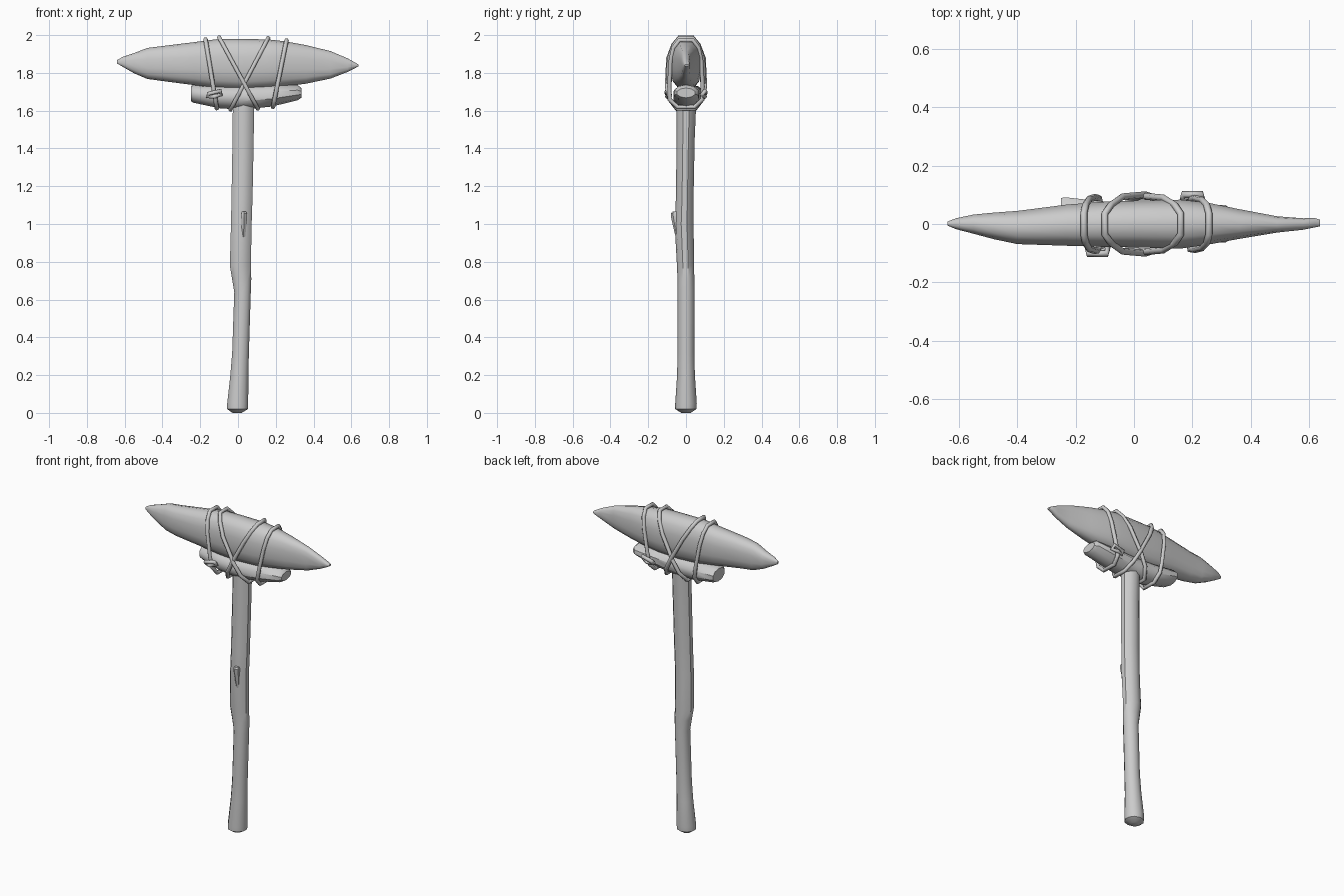
import bpy, bmesh
from math import sin, cos, pi, copysign
from mathutils import Vector


def power(v, e):
    return copysign(abs(v) ** e, v)


def loft(name, stations, axis, sides, e=1.0, angle=0.7):
    """Skin boxes (pos, u0, u1, v0, v1) along x or z with rounded sections."""
    bm = bmesh.new()
    rings = []
    for pos, u0, u1, v0, v1 in stations:
        ring = []
        for i in range(sides):
            a = 2 * pi * (i + 0.5) / sides
            u = (u0 + u1) / 2 + (u1 - u0) / 2 * power(cos(a), e)
            v = (v0 + v1) / 2 + (v1 - v0) / 2 * power(sin(a), e)
            ring.append(bm.verts.new((u, v, pos) if axis == 'z' else (pos, u, v)))
        rings.append(ring)
    for a, b in zip(rings, rings[1:]):
        for i in range(sides):
            j = (i + 1) % sides
            bm.faces.new((a[i], a[j], b[j], b[i]))
    bm.faces.new(rings[0][::-1])
    bm.faces.new(rings[-1])
    bmesh.ops.recalc_face_normals(bm, faces=bm.faces)
    me = bpy.data.meshes.new(name)
    bm.to_mesh(me)
    bm.free()
    ob = bpy.data.objects.new(name, me)
    bpy.context.collection.objects.link(ob)
    bpy.ops.object.select_all(action='DESELECT')
    ob.select_set(True)
    bpy.context.view_layer.objects.active = ob
    bpy.ops.object.shade_smooth_by_angle(angle=angle)
    return ob


def rope(name, pts, closed=True):
    cu = bpy.data.curves.new(name, 'CURVE')
    cu.dimensions = '3D'
    cu.bevel_depth = 0.012
    cu.bevel_resolution = 1
    cu.use_fill_caps = True
    sp = cu.splines.new('POLY')
    sp.points.add(len(pts) - 1)
    for p, co in zip(sp.points, pts):
        p.co = (*co, 1)
    sp.use_cyclic_u = closed
    ob = bpy.data.objects.new(name, cu)
    bpy.context.collection.objects.link(ob)


# crooked wooden handle, flared at the foot
handle = [(0.0, -0.03, 0.02, -0.025, 0.025), (0.02, -0.06, 0.055, -0.057, 0.055),
          (0.05, -0.06, 0.057, -0.057, 0.057), (0.2, -0.043, 0.057, -0.047, 0.047),
          (0.32, -0.033, 0.06, -0.045, 0.044), (0.64, -0.022, 0.07, -0.045, 0.045),
          (0.71, -0.034, 0.073, -0.045, 0.044), (0.78, -0.046, 0.071, -0.048, 0.043),
          (1.0, -0.04, 0.075, -0.06, 0.04), (1.15, -0.037, 0.08, -0.053, 0.04),
          (1.45, -0.032, 0.086, -0.05, 0.046), (1.66, -0.03, 0.088, -0.05, 0.055)]
loft("handle", handle, 'z', 10)

# broken twig stub on the handle front
loft("twig_stub", [(0.93, 0.02, 0.04, -0.055, -0.03), (1.03, 0.012, 0.05, -0.078, -0.03),
                   (1.055, 0.015, 0.05, -0.08, -0.035), (1.065, 0.02, 0.045, -0.07, -0.04)], 'z', 6)

# short wooden crossbar under the stone
bar = [(-0.25, -0.03, 0.092, 1.65, 1.73), (-0.235, -0.045, 0.095, 1.642, 1.738),
       (-0.1, -0.065, 0.08, 1.613, 1.735), (0.02, -0.07, 0.075, 1.605, 1.735),
       (0.18, -0.07, 0.072, 1.622, 1.74), (0.315, -0.066, 0.068, 1.655, 1.737),
       (0.335, -0.05, 0.05, 1.668, 1.72)]
loft("crossbar", bar, 'x', 10)

# long pointed stone head
stone = [(-0.64, -0.005, 0.008, 1.85, 1.868), (-0.61, -0.018, 0.02, 1.832, 1.885),
         (-0.55, -0.034, 0.033, 1.798, 1.905), (-0.48, -0.053, 0.04, 1.768, 1.932),
         (-0.4, -0.07, 0.046, 1.757, 1.942), (-0.23, -0.076, 0.068, 1.735, 1.963),
         (-0.1, -0.08, 0.078, 1.717, 1.98), (0.02, -0.082, 0.082, 1.71, 1.98),
         (0.16, -0.086, 0.085, 1.718, 1.977), (0.25, -0.073, 0.075, 1.728, 1.967),
         (0.36, -0.052, 0.052, 1.743, 1.947), (0.49, -0.03, 0.027, 1.77, 1.915),
         (0.58, -0.02, 0.02, 1.805, 1.877), (0.62, -0.012, 0.021, 1.825, 1.855),
         (0.637, -0.008, 0.015, 1.835, 1.845)]
loft("stone_head", stone, 'x', 14, 0.8)


# rope lashings: tilted loops, the middle two crossing
def extent(x, table):
    for a, b in zip(table, table[1:]):
        if a[0] <= x <= b[0]:
            t = (x - a[0]) / (b[0] - a[0])
            return [p + (q - p) * t for p, q in zip(a, b)]


def lashing(name, x_top, x_bottom, bulge):
    z_top = extent(x_top, stone)[4] + 0.008
    z_bot = extent(x_bottom, bar)[3] - 0.004
    half = [(0.035, z_top), (0.066, z_top - 0.04), (0.085 + bulge, z_top - 0.11),
            (0.092 + bulge, 1.73), (0.087, 1.66), (0.045, z_bot)]
    section = half + [(-y, z) for y, z in reversed(half)]
    rope(name, [(x_top + (x_bottom - x_top) * (z_top - z) / (z_top - z_bot), y, z)
                for y, z in section])


for n, (xt, xb, bulge) in enumerate([(-0.172, -0.112, 0.0), (-0.1, 0.105, 0.008),
                                     (0.16, -0.04, 0.004), (0.257, 0.185, -0.004)]):
    lashing(f"rope_loop_{n + 1}", xt, xb, bulge)

# tied rope ends, front left and back right
for name, x, s in (("front_knot", -0.125, -1), ("back_knot", 0.2, 1)):
    rope(name, [(x - 0.035, s * 0.085, 1.675), (x - 0.03, s * 0.102, 1.69),
                (x + 0.03, s * 0.102, 1.705), (x + 0.035, s * 0.085, 1.685),
                (x, s * 0.1, 1.675)])
